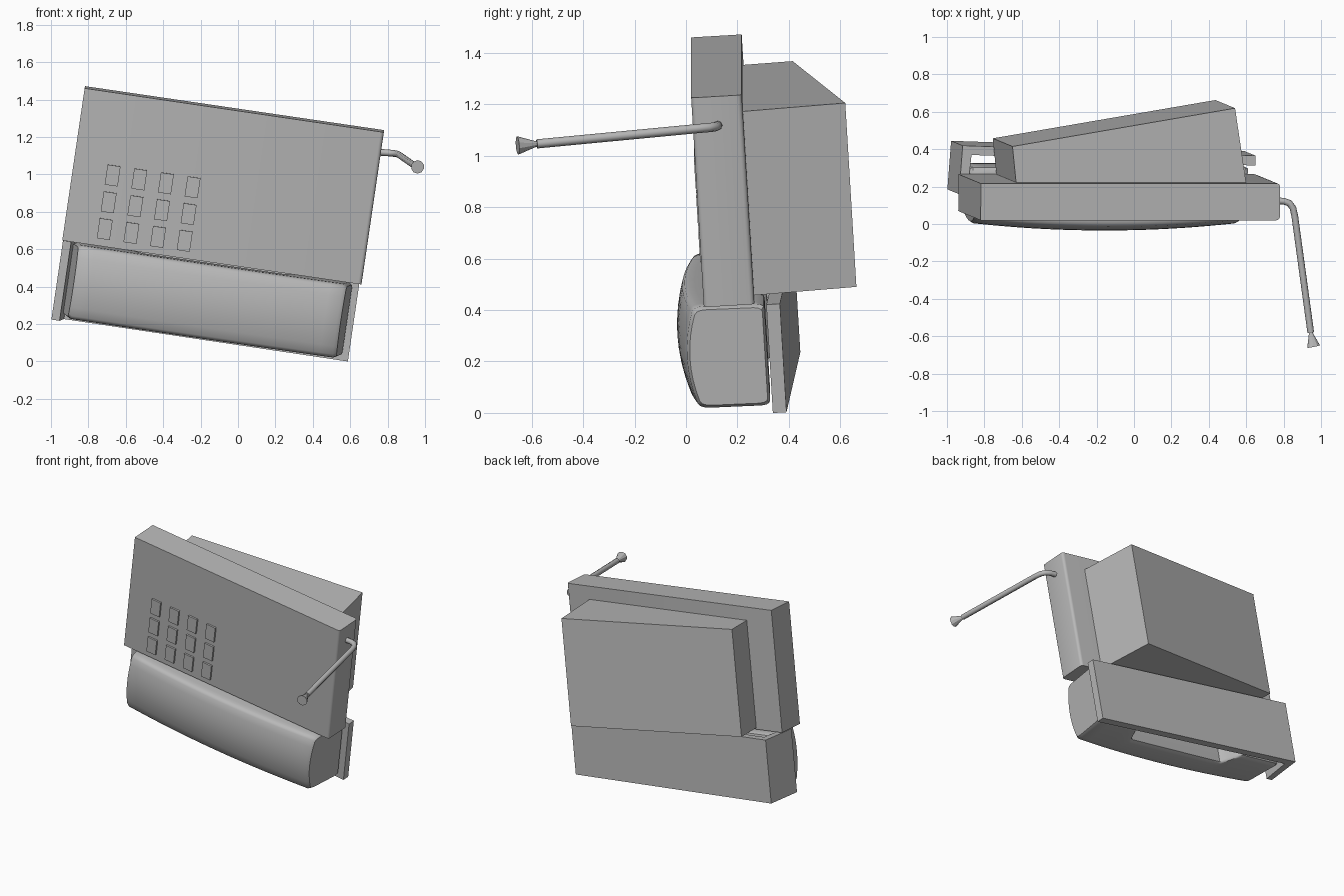
import bpy, bmesh
from mathutils import Vector, Matrix

cube = bpy.data.objects.get("Cube")
if cube:
    bpy.data.objects.remove(cube, do_unlink=True)

# Single flat colour
grey = bpy.data.materials.new("grey_plastic")
grey.use_nodes = True
grey.diffuse_color = (0.48, 0.48, 0.48, 1)
grey.node_tree.nodes["Principled BSDF"].inputs["Base Color"].default_value = grey.diffuse_color

# Tilted frame of the telephone, origin at the body's upper front corner
u = Vector((0.9893, 0, -0.1455)).normalized()
w = Vector((0.1455, -0.06, 0.9893)).normalized()
n = w.cross(u)
frame = Matrix.Translation((-0.82, 0.02, 1.46)) @ Matrix((u, n, w)).transposed().to_4x4()


def finish(name, bm, matrix=frame, smooth=False):
    bmesh.ops.recalc_face_normals(bm, faces=bm.faces[:])
    mesh = bpy.data.meshes.new(name)
    bm.to_mesh(mesh)
    bm.free()
    mesh.materials.append(grey)
    ob = bpy.data.objects.new(name, mesh)
    ob.matrix_world = matrix
    bpy.context.collection.objects.link(ob)
    if smooth:
        bpy.ops.object.select_all(action='DESELECT')
        ob.select_set(True)
        bpy.context.view_layer.objects.active = ob
        bpy.ops.object.shade_smooth_by_angle(angle=0.6)
    return ob


def prism(outline, low, high):
    """Straight extrusion of a plan outline between two heights."""
    bm = bmesh.new()
    rings = [[bm.verts.new((x, y, z)) for x, y in outline] for z in (low, high)]
    count = len(outline)
    for i in range(count):
        j = (i + 1) % count
        bm.faces.new((rings[0][i], rings[0][j], rings[1][j], rings[1][i]))
    bm.faces.new(rings[0][::-1])
    bm.faces.new(rings[1])
    return bm


def rect(x0, x1, y0, y1):
    return [(x0, y0), (x1, y0), (x1, y1), (x0, y1)]


# Main body, with softened upright edges at one end
bm = prism(rect(0, 1.617, 0, 0.197), -0.824, 0)
ends = [e for e in bm.edges if all(v.co.x > 1 for v in e.verts)
        and abs(e.verts[0].co.z - e.verts[1].co.z) > 0.5]
bmesh.ops.bevel(bm, geom=ends, offset=0.018, segments=3, profile=0.5, affect='EDGES')
finish("body", bm, smooth=True)

# Wedge housing on the back
finish("back_housing", prism([(0.204, 0.19), (1.447, 0.19), (1.383, 0.595), (0.182, 0.39)], -0.814, -0.09))

# Cradle: back plate with an end flange
finish("cradle", prism([(0.004, 0.09), (0.048, 0.09), (0.07, 0.30), (1.605, 0.243),
                        (1.605, 0.296), (0.022, 0.35)], -1.257, -0.83))

# Keypad
for row in range(3):
    for col in range(4):
        x, z = 0.216 + 0.144 * col, -0.44 - 0.145 * row
        finish(f"key_{row + 1}_{col + 1}", prism(rect(x - 0.035, x + 0.035, -0.012, 0.01), z - 0.054, z + 0.054))


# Handset: rounded sections lofted along an arched front and a notched back
def section(t):
    front = -0.116 + 0.04 * t * t
    k = min(1, max(0, (abs(t) - 0.5) / 0.1))
    back = 0.10 + 0.135 * k * k * (3 - 2 * k)
    half = [(i * 0.225, front + 0.03 * (i / 4) ** 2) for i in range(5)]
    half += [(0.96, front + 0.04), (0.99, front + 0.057), (1, front + 0.08),
             (1, back - 0.035), (0.985, back - 0.015), (0.95, back - 0.003), (0.9, back)]
    ring = half + [(-s, y) for s, y in half[:0:-1]]
    inset = 0.94 if abs(t) == 1 else 1
    points = []
    for s, y in ring:
        y = 0.08 + (y - 0.08) * inset
        x = 0.815 + t * (0.755 - 0.035 * (0.235 - y) / 0.31)
        points.append((x, y, -1.033 + 0.2 * s * inset))
    return points


steps = [0.15, 0.3, 0.42, 0.5, 0.52, 0.54, 0.56, 0.58, 0.6, 0.67, 0.77, 0.88, 0.975, 1]
stations = [-t for t in reversed(steps)] + [0] + steps
bm = bmesh.new()
rings = [[bm.verts.new(p) for p in section(t)] for t in stations]
for a, b in zip(rings, rings[1:]):
    for i in range(len(a)):
        j = (i + 1) % len(a)
        bm.faces.new((a[i], a[j], b[j], b[i]))
bm.faces.new(rings[0])
bm.faces.new(rings[-1][::-1])
finish("handset", bm, smooth=True)

# Bent microphone arm
curve = bpy.data.curves.new("microphone_arm", 'CURVE')
curve.dimensions = '3D'
curve.bevel_depth = 0.018
curve.bevel_resolution = 2
curve.use_fill_caps = True
path = [(0.73, 0.125, 1.12), (0.80, 0.122, 1.115), (0.83, 0.112, 1.112),
        (0.85, 0.085, 1.109), (0.86, 0.04, 1.105), (0.945, -0.58, 1.046)]
spline = curve.splines.new('POLY')
spline.points.add(len(path) - 1)
for point, co in zip(spline.points, path):
    point.co = (*co, 1)
curve.materials.append(grey)
bpy.context.collection.objects.link(bpy.data.objects.new("microphone_arm", curve))

# Flared tip of the arm
start, end = Vector((0.944, -0.575, 1.046)), Vector((0.96, -0.655, 1.04))
axis = end - start
bm = bmesh.new()
bmesh.ops.create_cone(bm, cap_ends=True, segments=10, radius1=0.008, radius2=0.036, depth=axis.length)
place = Matrix.Translation((start + end) / 2) @ axis.to_track_quat('Z', 'Y').to_matrix().to_4x4()
finish("microphone_tip", bm, matrix=place)
